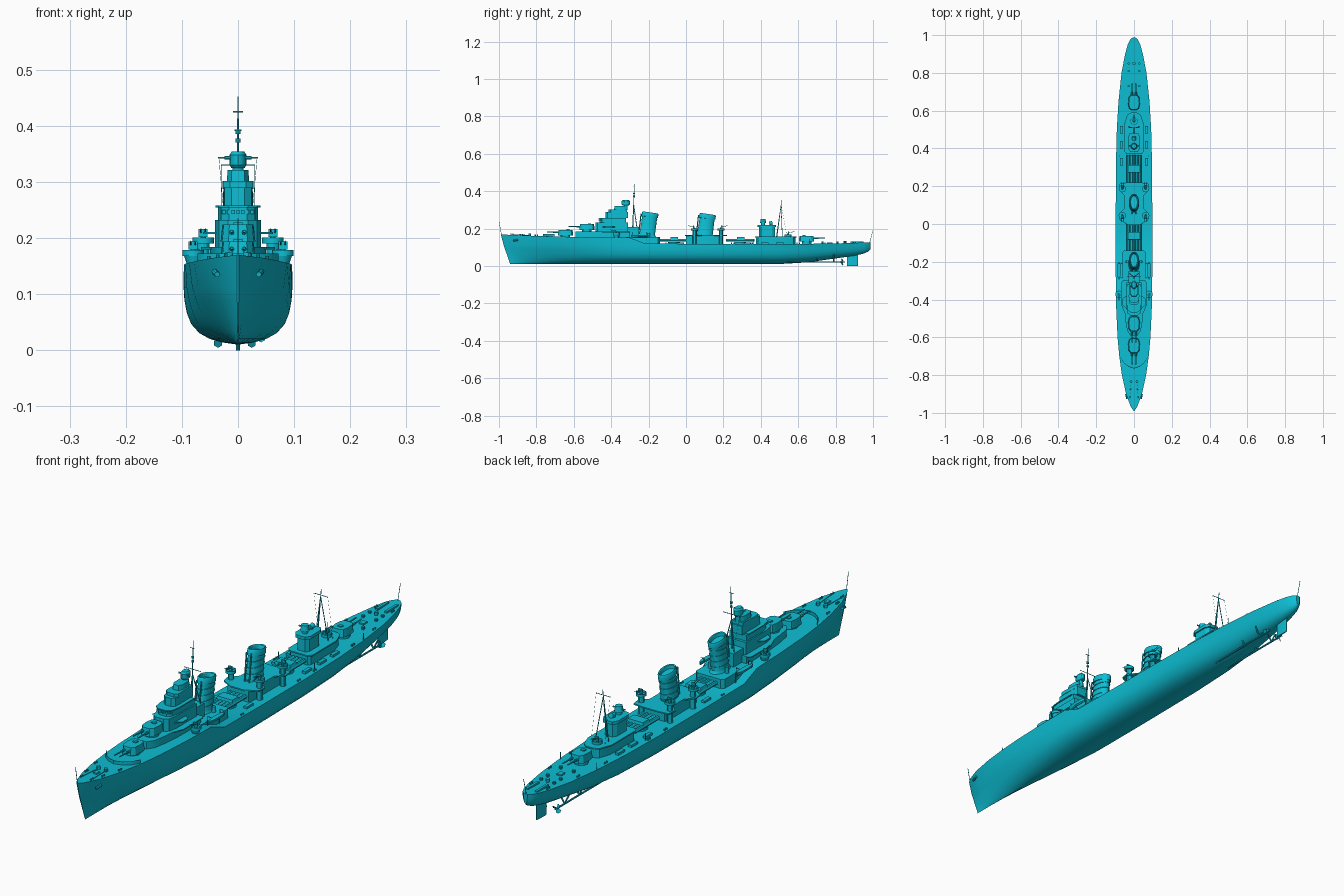
import bpy, bmesh, math, random
from mathutils import Vector

random.seed(3)
MAT = bpy.data.materials.new("cyan")
MAT.diffuse_color = (0.004, 0.52, 0.66, 1)


def loft(name, rings, closed=False):
    """Skin a list of equal-length closed rings, capped unless closed."""
    bm = bmesh.new()
    vs = [[bm.verts.new(p) for p in r] for r in rings]
    n = len(vs[0])
    pairs = list(zip(vs, vs[1:])) + ([(vs[-1], vs[0])] if closed else [])
    for a, b in pairs:
        for i in range(n):
            j = (i + 1) % n
            bm.faces.new((a[i], a[j], b[j], b[i]))
    if not closed:
        bm.faces.new(vs[0][::-1])
        bm.faces.new(vs[-1])
    bmesh.ops.recalc_face_normals(bm, faces=bm.faces)
    me = bpy.data.meshes.new(name)
    bm.to_mesh(me)
    bm.free()
    me.materials.append(MAT)
    ob = bpy.data.objects.new(name, me)
    bpy.context.collection.objects.link(ob)
    return ob


def house(name, half, z0, z1, taper=1.0):
    """Extruded block from a half plan outline (x, y), mirrored in x."""
    pts = half + [(-x, y) for x, y in half[::-1]]
    cy = sum(p[1] for p in pts) / len(pts)
    return loft(name, [[(x, y, z0) for x, y in pts],
                       [(x * taper, cy + (y - cy) * taper, z1) for x, y in pts]])


def box(name, x, y, z, sx, sy, sz):
    c = [(-1, -1), (1, -1), (1, 1), (-1, 1)]
    return loft(name, [[(x + a * sx / 2, y + b * sy / 2, z + k * sz) for a, b in c] for k in (0, 1)])


def rod(name, a, b, r, r2=None, n=8):
    a, b = Vector(a), Vector(b)
    q = (b - a).to_track_quat('Z', 'Y')
    ring = lambda c, rr: [c + q @ Vector((rr * math.cos(2 * math.pi * i / n), rr * math.sin(2 * math.pi * i / n), 0))
                          for i in range(n)]
    return loft(name, [ring(a, r), ring(b, r if r2 is None else r2)])


def oval(x, y, z, rx, ry, n=24, tilt=0):
    return [(x + rx * math.cos(2 * math.pi * i / n), y + ry * math.sin(2 * math.pi * i / n),
             z + tilt * math.sin(2 * math.pi * i / n)) for i in range(n)]


def tub(name, x, y, z, r, h):
    loft(name, [oval(x, y, z, r, r, 16), oval(x, y, z + h, r, r, 16), oval(x, y, z + h, r * .92, r * .92, 16),
                oval(x, y, z + .003, r * .92, r * .92, 16)])


def aa_gun(x, y, z, d):
    tub("gun_tub", x, y, z, .019, .011)
    rod("gun_pedestal", (x, y, z), (x, y, z + .016), .006, .004)
    box("gun_shield", x, y + d * .004, z + .012, .016, .006, .014)
    for s in (-.004, .004):
        rod("aa_barrel", (x + s, y, z + .019), (x + s, y + d * .034, z + .026), .0013)


# ---- Hull: y, deck half width, keel z, deck z, fullness
ST = [(-.99, .002, .01, .170, 0), (-.965, .018, .01, .168, 0), (-.9, .042, .01, .165, .06), (-.8, .064, .01, .161, .2),
      (-.7, .078, .01, .158, .36), (-.6, .087, .01, .156, .55), (-.45, .094, .01, .154, .8), (-.3, .0965, .01, .152, 1),
      (-.22, .097, .01, .121, 1), (0, .097, .01, .119, 1), (.3, .096, .01, .118, .95), (.5, .091, .011, .118, .85),
      (.65, .082, .02, .119, .75), (.8, .066, .041, .121, .7), (.9, .047, .055, .124, .7), (.95, .033, .067, .126, .7),
      (.975, .021, .078, .127, .7), (.987, .008, .09, .128, .7)]
LV = [(0, 0), (.04, .3), (.1, .52), (.2, .71), (.36, .86), (.55, .94), (.78, .985), (1, 1)]
rings = []
for y, w, k, d, f in ST:
    rake = .05 * max(0, 1 - (y + .99) / .3)
    half = []
    for t, m in LV:
        wide = m * f + (1 - f) * t ** .85 * .86
        half.append((w * wide, y + rake * (1 - t * .7), k + t * (.112 - k)))
    half.append((w, y, d))
    rings.append(half[::-1] + [(-x, yy, z) for x, yy, z in half[1:]])
loft("hull", rings)

# ---- Rudder, shafts, propellers
house("rudder", [(.001, .86), (.004, .875), (.001, .92)], 0, .066)
for s in (-1, 1):
    rod("propeller_shaft", (s * .03, .5, .022), (s * .03, .84, .022), .0035)
    for y in (.7, .79):
        rod("shaft_strut", (s * .03, y, .022), (s * .012, y, .052), .003)
        rod("shaft_strut", (s * .03, y, .022), (s * .05, y, .062), .003)
    rod("propeller_hub", (s * .03, .825, .022), (s * .03, .85, .022), .005, .002)
    for i in range(3):
        a = i * 2.094
        c, e = math.cos(a), math.sin(a)
        loft("propeller_blade", [[(s * .03 + c * r - e * w, .835 + w * .7 + q, .022 + e * r + c * w)
                                  for w, q in ((-b, 0), (b, 0), (b, .001), (-b, .001))]
                                 for r, b in ((.003, .003), (.011, .008), (.018, .004))])


# ---- Main twin turrets
def turret(y, z, d):
    rod("barbette", (0, y, z - .012), (0, y, z + .006), .026, n=20)
    half = [(.017, y + d * .04), (.028, y + d * .026), (.031, y - d * .01), (.026, y - d * .034), (.014, y - d * .042)]
    house("turret", half, z + .004, z + .034, .9)
    box("turret_hatch", 0, y - d * .014, z + .034, .016, .014, .004)
    for s in (-.011, .011):
        rod("gun_sleeve", (s, y + d * .03, z + .02), (s, y + d * .055, z + .0205), .0045)
        rod("main_barrel", (s, y + d * .05, z + .0205), (s, y + d * .098, z + .022), .003, .0024)


turret(-.645, .160, -1)
turret(-.53, .190, -1)
turret(.645, .128, 1)

# ---- Forward superstructure
house("fore_deckhouse", [(.02, -.59), (.036, -.565), (.044, -.52), (.05, -.45), (.05, -.3)], .148, .184)
house("shelter_deck", [(.05, -.47), (.066, -.43), (.066, -.31), (.06, -.3)], .180, .184)
house("midship_house", [(.055, -.33), (.062, -.31), (.062, -.15), (.05, -.14)], .115, .156)
house("bridge_lower", [(.018, -.485), (.034, -.472), (.041, -.44), (.041, -.31)], .184, .232)
house("bridge_wing", [(.03, -.455), (.062, -.43), (.062, -.395), (.04, -.38)], .207, .211)
house("bridge_mid", [(.016, -.462), (.03, -.45), (.036, -.42), (.036, -.32)], .232, .256)
house("bridge_roof", [(.018, -.468), (.034, -.455), (.04, -.42), (.04, -.33)], .254, .258)
house("bridge_upper", [(.012, -.43), (.024, -.42), (.026, -.39), (.024, -.31)], .256, .29)
house("bridge_bulwark", [(.014, -.415), (.027, -.405), (.028, -.38), (.024, -.315)], .287, .302)
house("range_tower", [(.012, -.385), (.02, -.37), (.02, -.33), (.012, -.315)], .30, .321, .92)
rod("director_column", (0, -.322, .3), (0, -.322, .328), .010, n=16)
loft("director", [oval(0, -.322, z, r, r * 1.5, 16) for z, r in ((.325, .012), (.33, .015), (.348, .015), (.354, .011))])
rod("rangefinder", (-.024, -.33, .343), (.024, -.33, .343), .003)
house("mast_house", [(.03, -.32), (.03, -.25)], .156, .208)
for i in range(7):
    box("bridge_window", (i - 3) * .0085, -.463 + abs(i - 3) ** 2 * .0009, .243, .006, .008, .007)

# ---- Fore mast with yards
rod("fore_mast", (0, -.285, .2), (0, -.275, .452), .0032, .001)
for z, w in ((.343, .036), (.425, .009), (.392, .006)):
    rod("fore_yard", (-w, -.28, z), (w, -.28, z), .0012, n=6)
for z in (.37, .385):
    rod("mast_lamp", (0, -.278, z), (0, -.278, z + .007), .0045)
for s in (-1, 1):
    rod("fore_mast_leg", (s * .025, -.262, .2), (0, -.28, .325), .0018)
    rod("fore_stay", (s * .034, -.28, .343), (s * .022, -.26, .208), .0004, n=4)


# ---- Funnels
def funnel(y, z, top):
    h = top - z
    rows = [(0, .031, .052, 0), (.06, .027, .046, 0), (.1, .025, .042, 0), (.8, .023, .04, .002), (.8, .027, .044, .003),
            (.93, .027, .044, .003), (.97, .024, .041, .003), (.95, .021, .037, .003), (.86, .018, .034, .003)]
    loft("funnel", [oval(0, y + t * .02, z + t * h, a, b, 28, -g * 2) for t, a, b, g in rows])
    for s in (-1, 1):
        rod("steam_pipe", (s * .01, y - .045, z), (s * .01, y - .03, z + h * .93), .003)
        rod("vent_trunk", (s * .036, y + .01, z - .005), (s * .036, y + .01, z + .025), .008, .007, 12)
    for i in range(4):
        t = .2 + i * .16
        loft("funnel_band", [oval(0, y + t * .02, z + t * h + q, .0265, .0435, 28) for q in (0, .002)])


funnel(-.21, .153, .291)
funnel(.097, .14, .283)

# ---- Midship gun platform round the second funnel
house("mid_deckhouse", [(.045, .0), (.05, .02), (.05, .18), (.045, .195)], .116, .16)
house("gun_platform", [(.03, -.005), (.075, .02), (.08, .05), (.05, .085), (.05, .15), (.08, .18), (.075, .215),
                       (.03, .22)], .16, .165)
for s in (-1, 1):
    for y, d in ((.045, -1), (.187, 1)):
        rod("platform_support", (s * .062, y, .116), (s * .062, y, .19), .011, n=12)
        aa_gun(s * .062, y, .19, d)
    rod("sponson", (s * .078, -.372, .15), (s * .078, -.372, .168), .012, .018, 16)
    aa_gun(s * .08, -.372, .168, -1)


# ---- Torpedo mounts: five tubes side by side
def torpedo_mount(y):
    rod("torpedo_base", (0, y, .116), (0, y, .13), .032, n=20)
    for i in range(-2, 3):
        rod("torpedo_tube", (i * .0155, y - .075, .138), (i * .0155, y + .075, .138), .0075, n=12)
    house("torpedo_shield", [(.038, y - .02), (.038, y + .025)], .136, .155, .85)


torpedo_mount(-.065)
torpedo_mount(.29)

# ---- After superstructure and mast
house("aft_deckhouse", [(.036, .375), (.045, .385), (.045, .53), (.03, .575), (.014, .585)], .115, .155)
house("aft_roof", [(.04, .37), (.052, .385), (.052, .53), (.034, .58), (.014, .59)], .153, .158)
house("aft_control", [(.016, .39), (.026, .402), (.026, .46), (.016, .476)], .157, .212)
house("aft_platform", [(.02, .382), (.032, .4), (.032, .462), (.02, .482)], .208, .220)
rod("aft_director_column", (0, .412, .21), (0, .412, .232), .01, n=14)
rod("aft_director", (0, .412, .23), (0, .412, .253), .017, .013, 14)
rod("aft_rangefinder", (-.026, .412, .242), (.026, .412, .242), .003)
rod("searchlight", (0, .445, .228), (0, .462, .232), .010, n=14)
aa_gun(0, .545, .158, 1)
rod("aft_mast", (0, .485, .157), (0, .512, .352), .003, .0012)
rod("aft_yard", (-.03, .509, .33), (.03, .509, .33), .0012, n=6)
for s in (-1, 1):
    rod("aft_mast_leg", (s * .028, .515, .157), (0, .508, .325), .0016)
    rod("aft_stay", (s * .03, .509, .33), (s * .03, .54, .158), .0004, n=4)

# ---- Boats, davits, rafts and deck fittings
for s in (-1, 1):
    loft("ship_boat", [[(s * .08 + w * a, y, z) for a, z in ((-1, .167), (-.7, .157), (0, .153), (.7, .157), (1, .167))]
                       for y, w in ((-.295, .001), (-.28, .007), (-.25, .0095), (-.215, .008), (-.2, .002))])
    for y in (-.285, -.21):
        rod("boat_davit", (s * .066, y, .12), (s * .07, y, .18), .0015)
        rod("davit_arm", (s * .07, y, .18), (s * .084, y, .178), .0015)
    loft("breakwater", [[(s * x, y, .155), (s * x, y, .172), (s * x, y + .003, .172), (s * x, y + .003, .155)]
                        for x, y in ((0, -.765), (.03, -.755), (.055, -.735), (.072, -.705))])
    rod("anchor_stock", (s * .037, -.925, .135), (s * .042, -.90, .14), .005)
    rod("anchor_winch", (s * .016, -.835, .155), (s * .016, -.835, .174), .007, n=12)
    rod("anchor_chain", (s * .016, -.835, .165), (s * .022, -.93, .168), .0015)
    for y, x, z in ((-.93, .022, .165), (-.88, .036, .163), (-.8, .052, .16), (.35, .085, .117), (.6, .075, .118),
                    (.75, .062, .119), (.9, .036, .123), (-.1, .088, .118), (.25, .087, .117)):
        for q in (-.006, .006):
            rod("bollard", (s * x, y + q, z - .003), (s * x, y + q, z + .008), .003)
    for y in (.73, .81, .85):
        rod("deck_vent", (s * .028, y, .115), (s * .028, y, .131), .005, .006, 10)
    box("depth_charge_rack", s * .02, .915, .121, .010, .07, .010)
    for y in (-.03, .33, .42, .5):
        box("raft", s * .066, y, .116, .014, .04, .011)
    for y in (.66, .36):
        rod("loading_crane", (s * .078, y, .115), (s * .078, y, .145), .0016)
box("fore_hatch", 0, -.87, .158, .016, .02, .011)
box("aft_hatch", 0, .77, .115, .02, .025, .011)
rod("capstan", (0, .85, .118), (0, .85, .135), .006, .008, 12)

# ---- Flag staffs
rod("jack_staff", (0, -.986, .165), (0, -.999, .235), .0012, n=6)
rod("ensign_staff", (0, .982, .125), (0, .999, .19), .0012, n=6)

# ---- Smooth curved parts, keep edges crisp
for ob in bpy.context.collection.objects:
    ob.select_set(True)
    bpy.context.view_layer.objects.active = ob
bpy.ops.object.shade_smooth_by_angle(angle=math.radians(30))
